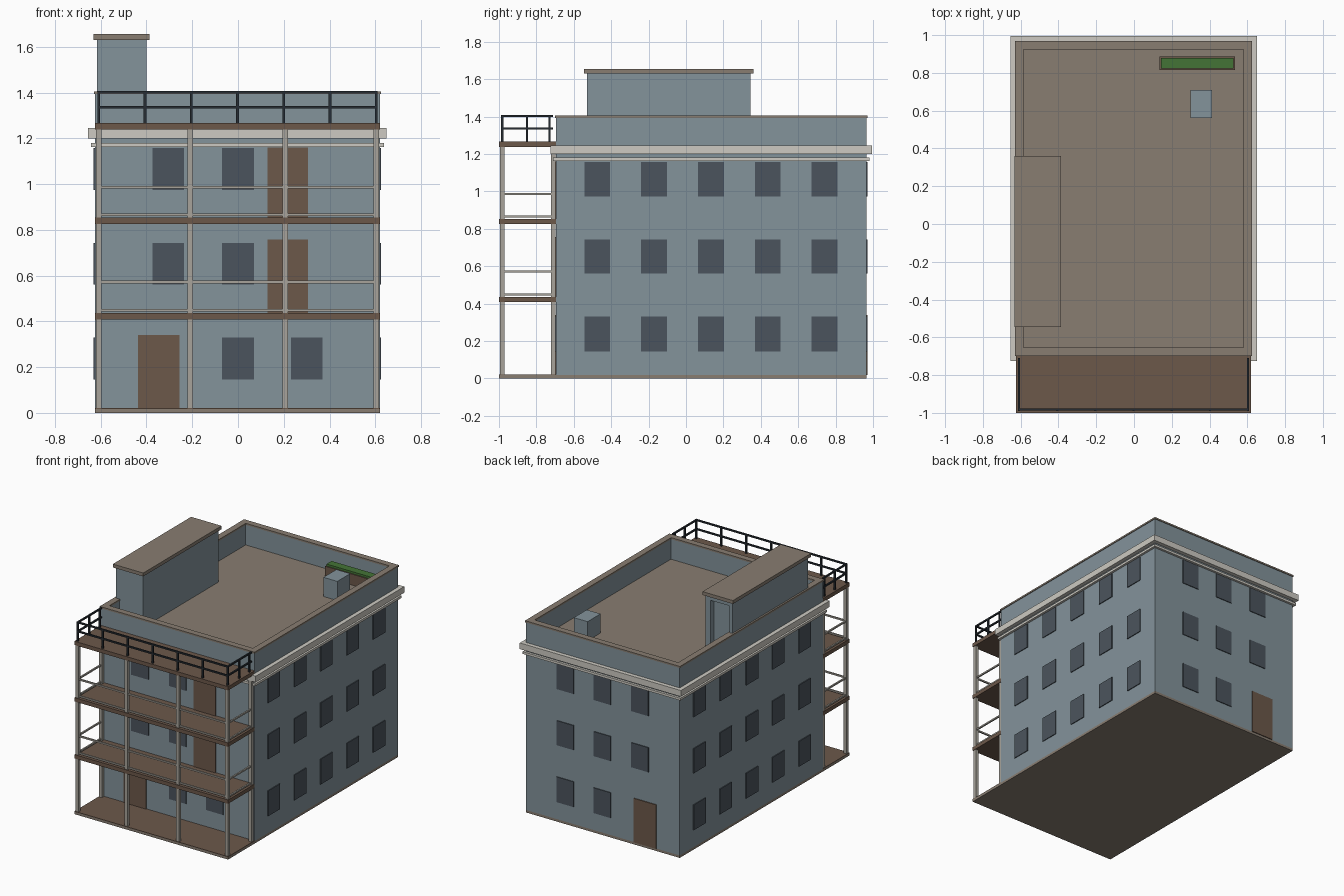
import bpy, bmesh
from mathutils import Vector

cube = bpy.data.objects.get("Cube")
if cube:
    bpy.data.objects.remove(cube, do_unlink=True)


def material(name, rgb):
    linear = [(c / 255 / 12.92 if c < 11 else ((c / 255 + 0.055) / 1.055) ** 2.4) for c in rgb]
    m = bpy.data.materials.new(name)
    m.use_nodes = True
    m.diffuse_color = (*linear, 1)
    m.node_tree.nodes["Principled BSDF"].inputs["Base Color"].default_value = (*linear, 1)
    return m


WALL = material("blue_grey_wall", (131, 147, 155))
ROOF = material("taupe_roof", (136, 125, 113))
TRIM = material("pale_trim", (205, 202, 194))
GLASS = material("dark_glass", (75, 84, 93))
WOOD = material("brown_wood", (108, 88, 74))
POST = material("light_post", (168, 164, 155))
RAIL = material("dark_railing", (38, 44, 50))
GREEN = material("plant_green", (68, 116, 54))


def boxes(name, mat, spans):
    """One object made of boxes, each given as ((x0, x1), (y0, y1), (z0, z1))."""
    bm = bmesh.new()
    for span in spans:
        lo, hi = Vector(s[0] for s in span), Vector(s[1] for s in span)
        for v in bmesh.ops.create_cube(bm, size=1)["verts"]:
            v.co = Vector(lo[i] if v.co[i] < 0 else hi[i] for i in range(3))
    mesh = bpy.data.meshes.new(name)
    bm.to_mesh(mesh)
    bm.free()
    mesh.materials.append(mat)
    obj = bpy.data.objects.new(name, mesh)
    bpy.context.collection.objects.link(obj)
    return obj


def ring(name, mat, x, y, z, width):
    """Rectangular frame with the given outer size."""
    w = width
    inner = (y[0] + w, y[1] - w)
    boxes(name, mat, [(x, (y[0], y[0] + w), z), (x, (y[1] - w, y[1]), z),
                      ((x[0], x[0] + w), inner, z), ((x[1] - w, x[1]), inner, z)])


def around(c, size):
    return (c - size / 2, c + size / 2)


# Main block
X, Y = (-0.625, 0.62), (-0.695, 0.965)
ROOF_Z = 1.245
boxes("ground_slab", ROOF, [(X, (-1, Y[1]), (0, 0.018))])
boxes("main_walls", WALL, [(X, Y, (0.018, ROOF_Z - 0.01))])
boxes("roof_floor", ROOF, [((-0.6, 0.595), (-0.67, 0.94), (ROOF_Z - 0.01, ROOF_Z))])
ring("parapet", WALL, X, Y, (ROOF_Z - 0.01, 1.393), 0.038)
ring("parapet_cap", ROOF, (-0.63, 0.625), (-0.7, 0.97), (1.393, 1.405), 0.046)
ring("cornice", TRIM, (-0.655, 0.65), (-0.725, 0.995), (1.2, 1.245), 0.04)
ring("lower_moulding", TRIM, (-0.642, 0.637), (-0.712, 0.982), (1.163, 1.18), 0.03)

# Windows and doors as thin plates
FLOORS = [(0.145, 0.33), (0.562, 0.742), (0.973, 1.158)]
WIN, THIN = 0.138, 0.006
front = (Y[0] - THIN, Y[0])
back = (Y[1], Y[1] + THIN)
right = (X[0] - THIN, X[0])
left = (X[1], X[1] + THIN)
side_panes = [(face, around(-0.475 + 0.304 * i, WIN), z)
              for face in (right, left) for i in range(5) for z in FLOORS]
front_panes, back_panes = [], []
for level, z in enumerate(FLOORS):
    for x in ((0, 0.3) if level == 0 else (-0.305, 0)):
        front_panes.append((around(x, WIN), front, z))
    for x in ((0, 0.3) if level == 0 else (-0.305, 0, 0.3)):
        back_panes.append((around(x, WIN), back, z))
boxes("side_windows", GLASS, side_panes)
boxes("front_windows", GLASS, front_panes)
boxes("back_windows", GLASS, back_panes)
entry = around(-0.347, 0.182)
balcony_door = around(0.218, 0.178)
boxes("entry_doors", WOOD, [(entry, front, (0.018, 0.34)), (entry, back, (0.018, 0.34))])
boxes("balcony_doors", WOOD, [(balcony_door, front, (0.435, 0.757)),
                              (balcony_door, front, (0.853, 1.16))])

# Balcony decks, posts and light rails
DECK_Y = (-1, Y[0])
boxes("balcony_decks", WOOD, [(X, DECK_Y, (z, z + 0.028)) for z in (0.408, 0.825, 1.238)])
boxes("porch_floor", WOOD, [(X, DECK_Y, (0.018, 0.021))])
ENDS = (-0.609, 0.604)
FRONT_Y, BACK_Y = -0.983, -0.71
corners = [(x, FRONT_Y) for x in (ENDS[0], -0.209, 0.207, ENDS[1])] + [(x, BACK_Y) for x in ENDS]
boxes("balcony_posts", POST, [(around(x, 0.024), around(y, 0.024), (0.02, 1.238))
                              for x, y in corners])


def rail_loop(levels, size):
    """Bars along the front and both ends."""
    bars = []
    for z in levels:
        bars.append((ENDS, around(FRONT_Y, size), around(z, size)))
        bars += [(around(x, size), (FRONT_Y, BACK_Y), around(z, size)) for x in ENDS]
    return bars


boxes("balcony_rails", POST, rail_loop((0.448, 0.572, 0.865, 0.987), 0.011))

# Dark railing on the top deck
top_bars = rail_loop((1.336, 1.402), 0.011)
uprights = [(ENDS[0] + (ENDS[1] - ENDS[0]) * i / 6, FRONT_Y) for i in range(7)]
uprights += [(x, y) for x in ENDS for y in (-0.85, -0.73)]
top_bars += [(around(x, 0.012), around(y, 0.012), (1.266, 1.407)) for x, y in uprights]
boxes("top_railing", RAIL, top_bars)

# Stair house with a recessed doorway at the back
HX, HY, HZ = (-0.617, -0.4), (-0.53, 0.345), (ROOF_Z, 1.63)
recess = (HY[1] - 0.04, HY[1])
boxes("stair_house", WALL, [
    (HX, (HY[0], recess[0]), HZ),
    ((HX[0], HX[0] + 0.025), recess, HZ),
    ((HX[1] - 0.04, HX[1]), recess, HZ),
    ((HX[0] + 0.025, HX[1] - 0.04), recess, (1.6, HZ[1]))])
boxes("stair_house_roof", ROOF, [((-0.632, -0.386), (-0.545, 0.36), (1.63, 1.655))])

# Rooftop unit and planter
boxes("rooftop_unit", WALL, [((0.3, 0.412), (0.56, 0.71), (ROOF_Z, 1.385))])
boxes("planter_trough", WOOD, [((0.135, 0.535), (0.815, 0.887), (ROOF_Z, 1.325))])
boxes("planter_hedge", GREEN, [((0.142, 0.528), (0.822, 0.88), (1.325, 1.34))])
